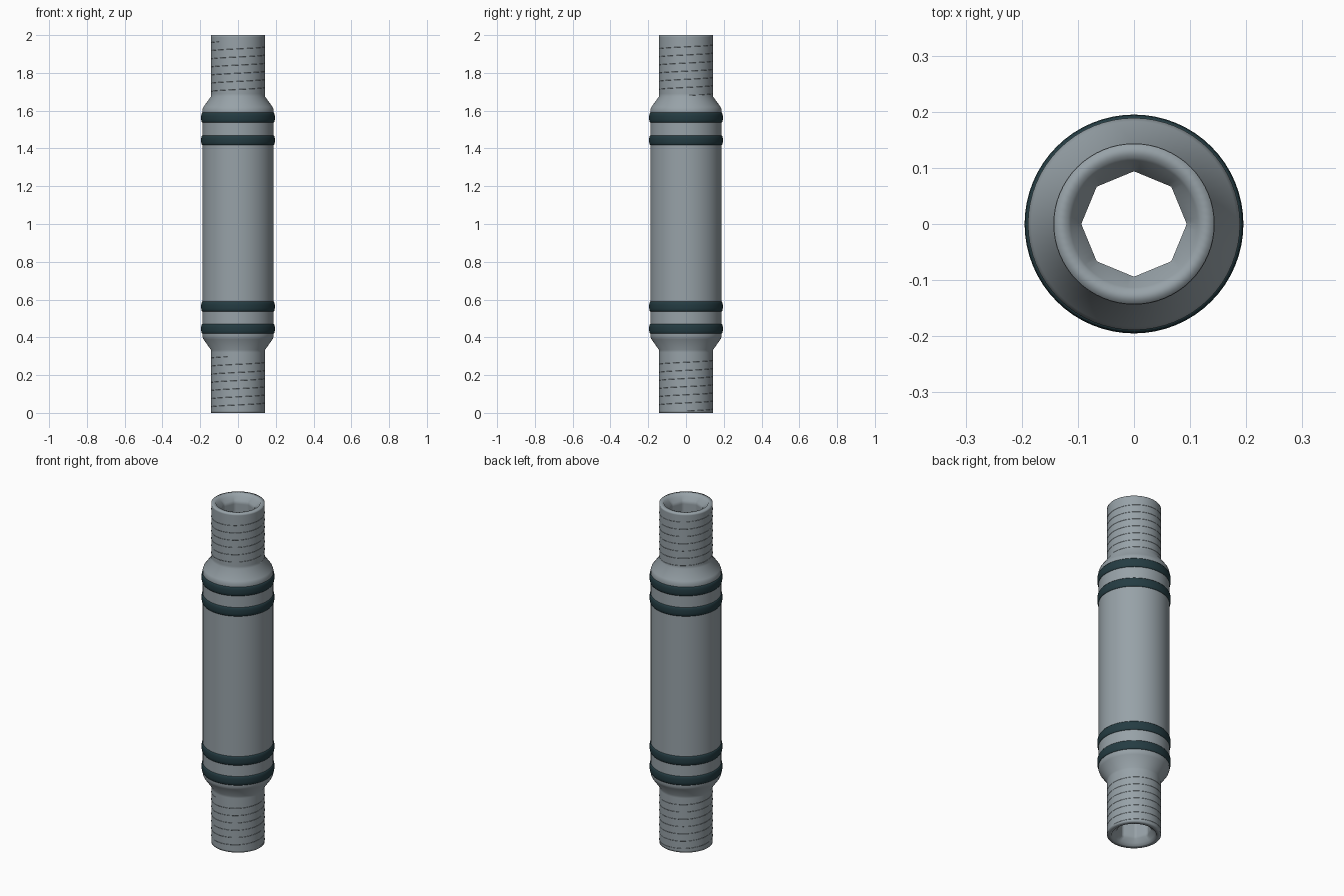
import bpy, bmesh, math

cube = bpy.data.objects.get("Cube")
if cube:
    bpy.data.objects.remove(cube)

SIDES = 64
END_R, BODY_R, RIM_R, BORE_R = 0.143, 0.189, 0.118, 0.094


def material(name, color):
    m = bpy.data.materials.new(name)
    m.use_nodes = True
    m.diffuse_color = color
    m.node_tree.nodes["Principled BSDF"].inputs["Base Color"].default_value = color
    return m


steel = material("grey steel", (0.31, 0.36, 0.39, 1))
rubber = material("dark teal rubber", (0.018, 0.045, 0.055, 1))


def finish(name, bm, mat):
    bmesh.ops.recalc_face_normals(bm, faces=bm.faces)
    for f in bm.faces:
        f.smooth = True
    me = bpy.data.meshes.new(name)
    bm.to_mesh(me)
    bm.free()
    me.materials.append(mat)
    ob = bpy.data.objects.new(name, me)
    bpy.context.collection.objects.link(ob)
    return ob


def octagon(angle):
    # radius of an eight-sided hole with corners on the axes
    a = angle % (math.pi / 4) - math.pi / 8
    return BORE_R * math.cos(math.pi / 8) / math.cos(a)


def lathe(name, profile, mat):
    # closed (radius, z) profile; a radius of None follows the octagonal bore
    bm = bmesh.new()
    loops = []
    for r, z in profile:
        loop = []
        for i in range(SIDES):
            a = 2 * math.pi * i / SIDES
            rad = octagon(a) if r is None else r
            loop.append(bm.verts.new((rad * math.cos(a), rad * math.sin(a), z)))
        loops.append(loop)
    for a, b in zip(loops, loops[1:] + loops[:1]):
        for i in range(SIDES):
            j = (i + 1) % SIDES
            bm.faces.new((a[i], a[j], b[j], b[i]))
    return finish(name, bm, mat)


# Hollow shaft: outer wall upwards, then down the bore
outer = [(END_R, 0), (END_R, 0.01), (END_R, 0.32), (END_R, 0.333), (0.183, 0.39),
         (BODY_R, 0.405), (BODY_R, 0.42), (BODY_R, 1.59), (BODY_R, 1.605),
         (0.183, 1.62), (END_R, 1.675), (END_R, 1.69), (END_R, 1.99), (END_R, 2)]
inner = [(RIM_R, 2), (0.113, 1.985), (None, 1.97), (None, 1.95),
         (None, 0.05), (None, 0.03), (0.113, 0.015), (RIM_R, 0)]
lathe("hollow_shaft", outer + inner, steel)

# Sealing rings with rounded outer edges
ring = [(0.18, -0.026), (0.19, -0.026), (0.1935, -0.02), (0.195, -0.008),
        (0.195, 0.008), (0.1935, 0.02), (0.19, 0.026), (0.18, 0.026)]
for name, z in (("lower_outer_ring", 0.445), ("lower_inner_ring", 0.563),
                ("upper_inner_ring", 1.443), ("upper_outer_ring", 1.563)):
    lathe(name, [(r, z + h) for r, h in ring], rubber)


def thread(name, z0, z1, pitch=0.043):
    # very shallow helical ridge on the shaft end
    bm = bmesh.new()
    steps = int((z1 - z0) / pitch * SIDES)
    rows = []
    for i in range(steps + 1):
        a = 2 * math.pi * i / SIDES
        z = z0 + pitch * i / SIDES
        rows.append([bm.verts.new((r * math.cos(a), r * math.sin(a), z + h))
                     for r, h in ((0.142, -0.002), (0.1438, 0), (0.142, 0.002))])
    for a, b in zip(rows, rows[1:]):
        for k in range(2):
            bm.faces.new((a[k], b[k], b[k + 1], a[k + 1]))
    for f in bm.faces:
        f.normal_update()
    ob = finish(name, bm, steel)
    for p in ob.data.polygons:
        p.use_smooth = False


thread("lower_thread", 0.01, 0.298)
thread("upper_thread", 1.68, 1.965)
